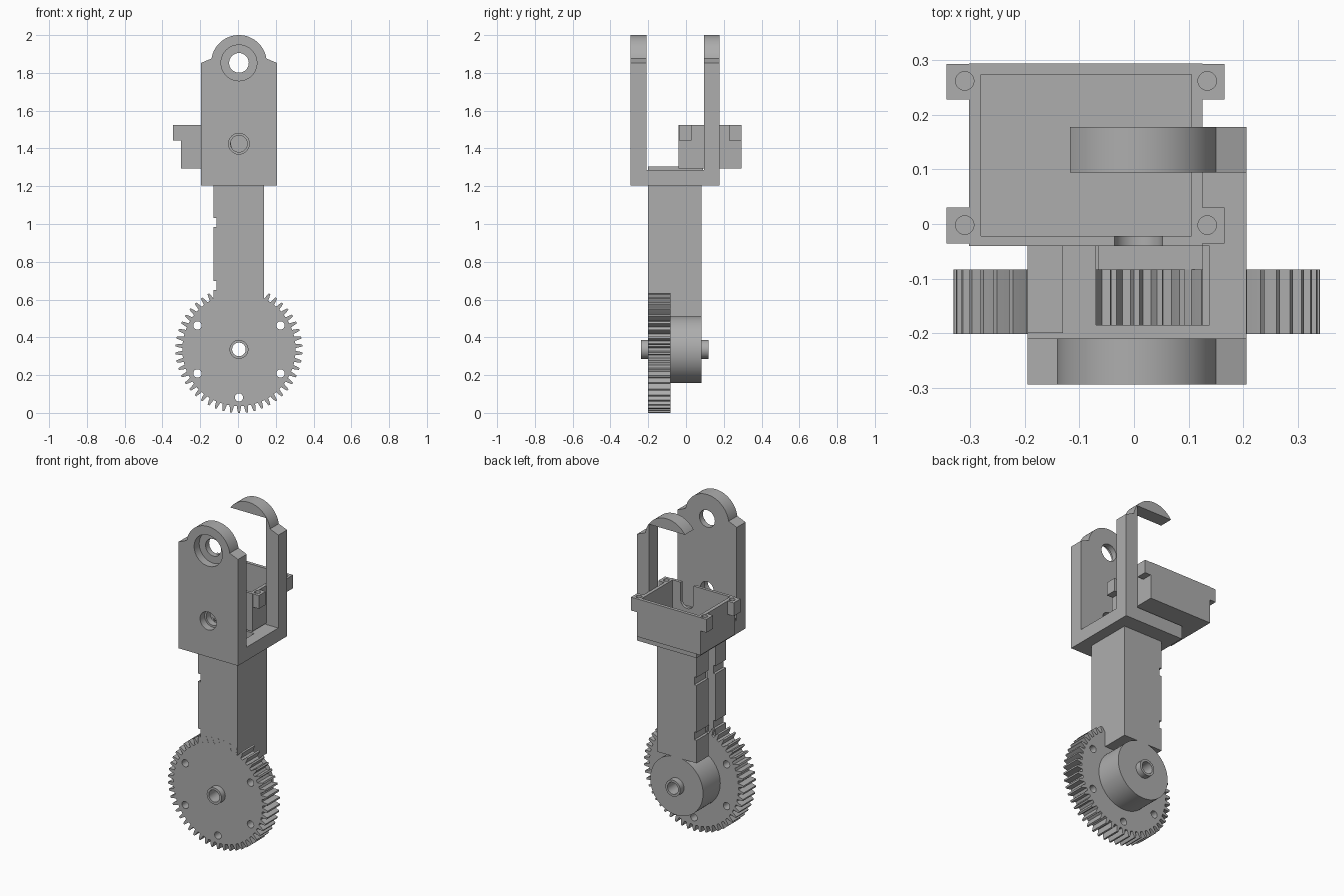
import bpy, bmesh, math

old = bpy.data.objects.get("Cube")
if old:
    bpy.data.objects.remove(old, do_unlink=True)

grey = bpy.data.materials.new("plain_grey")
grey.use_nodes = True
COLOUR = (0.42, 0.42, 0.42, 1)
grey.diffuse_color = COLOUR
grey.node_tree.nodes["Principled BSDF"].inputs["Base Color"].default_value = COLOUR

CX = 0.005        # centre line of the arm
AXLE_Z = 0.336    # gear axle height
PIVOT_Z = 1.853   # upper pivot height


def prism(name, points, y0, y1):
    """Extrude an x-z outline along y."""
    bm = bmesh.new()
    face = bm.faces.new([bm.verts.new((x, y0, z)) for x, z in points])
    res = bmesh.ops.extrude_face_region(bm, geom=[face])
    verts = [g for g in res["geom"] if isinstance(g, bmesh.types.BMVert)]
    bmesh.ops.translate(bm, verts=verts, vec=(0, y1 - y0, 0))
    bmesh.ops.recalc_face_normals(bm, faces=bm.faces)
    mesh = bpy.data.meshes.new(name)
    bm.to_mesh(mesh)
    bm.free()
    mesh.materials.append(grey)
    obj = bpy.data.objects.new(name, mesh)
    bpy.context.collection.objects.link(obj)
    return obj


def box(name, x0, x1, y0, y1, z0, z1):
    return prism(name, [(x0, z0), (x1, z0), (x1, z1), (x0, z1)], y0, y1)


def arc(cx, cz, r, a0, a1, n):
    step = math.radians(a1 - a0) / n
    return [(cx + r * math.cos(math.radians(a0) + i * step),
             cz + r * math.sin(math.radians(a0) + i * step)) for i in range(n + 1)]


def disc(name, cx, cz, r, y0, y1, n=48):
    return prism(name, arc(cx, cz, r, 0, 360, n)[:-1], y0, y1)


def combine(obj, other, operation="DIFFERENCE"):
    """Apply a boolean and remove the helper."""
    mod = obj.modifiers.new("bool", "BOOLEAN")
    mod.object, mod.operation, mod.solver = other, operation, "EXACT"
    graph = bpy.context.evaluated_depsgraph_get()
    mesh = bpy.data.meshes.new_from_object(obj.evaluated_get(graph))
    obj.modifiers.clear()
    obj.data = mesh
    bpy.data.objects.remove(other, do_unlink=True)


# Spur gear with five through holes
TEETH = 50
outline = []
for i in range(TEETH):
    for frac, r in ((-0.3, 0.3), (-0.22, 0.318), (-0.12, 0.336),
                    (0.12, 0.336), (0.22, 0.318), (0.3, 0.3)):
        a = 2 * math.pi * (i + frac) / TEETH - math.pi / 2
        outline.append((CX + r * math.cos(a), AXLE_Z + r * math.sin(a)))
gear = prism("gear", outline, -0.201, -0.083)
for angle in (30, 150, 210, 270, 330):
    a = math.radians(angle)
    combine(gear, disc("cut", CX + 0.254 * math.cos(a), AXLE_Z + 0.254 * math.sin(a),
                       0.022, -0.3, 0, 24))

# Drum behind the gear and the hollow axle
drum = disc("drum", CX, AXLE_Z, 0.178, -0.084, 0.083, 64)
axle = disc("axle", CX, AXLE_Z, 0.05, -0.237, 0.12, 32)
for part in (gear, drum, axle):
    combine(part, disc("cut", CX, AXLE_Z, 0.036, -0.4, 0.3, 32))

# Arm with wire slot, hollow core and side notches
arm = box("arm", -0.13, 0.138, -0.2, 0.083, 0.51, 1.21)
combine(arm, box("cut", -0.2, -0.065, -0.1, -0.03, 0.4, 1.3))
combine(arm, box("cut", -0.07, 0.125, -0.185, -0.04, 0.62, 1.3))
for z in (0.65, 0.985):
    combine(arm, box("cut", -0.2, -0.114, -0.3, 0.2, z, z + 0.048))

# Fork base
base = box("fork_base", -0.195, 0.206, -0.215, 0.178, 1.205, 1.287)
combine(base, box("cut", -0.07, 0.138, -0.185, -0.04, 1.1, 1.4))
box("base_lip", -0.195, -0.13, -0.2, 0.09, 1.28, 1.305)


def fork_plate(name, y0, y1):
    dome = arc(CX, PIVOT_Z, 0.147, 9, 171, 40)
    return prism(name, [(-0.195, 1.205), (0.206, 1.205), (0.206, 1.853)]
                 + dome + [(-0.195, 1.853)], y0, y1)


# Front plate: stepped pivot hole above, chamfered screw hole below
front = fork_plate("front_fork_plate", -0.294, -0.21)
for z, r, y1 in ((PIVOT_Z, 0.052, 0), (PIVOT_Z, 0.095, -0.245),
                 (1.425, 0.044, 0), (1.425, 0.055, -0.25)):
    combine(front, disc("cut", CX, z, r, -0.4, y1))

# Back plate: post with a hooked top
back = fork_plate("back_fork_plate", 0.094, 0.178)
combine(back, box("cut", -0.5, 0.124, 0, 0.3, 1.287, 1.935))

# Open motor tray with corner lugs
tray = box("motor_tray", -0.302, 0.125, -0.04, 0.294, 1.295, 1.525)
for x0, x1 in ((-0.343, -0.29), (0.115, 0.166)):
    for y0, y1 in ((-0.036, 0.03), (0.228, 0.293)):
        combine(tray, box("lug", x0, x1, y0, y1, 1.443, 1.524), "UNION")
combine(tray, box("cut", -0.28, 0.105, -0.022, 0.274, 1.315, 1.6))
# Rounded shaft slot in the tray's front wall
slot = arc(CX + 0.003, 1.42, 0.044, 180, 360, 20) + [(CX + 0.047, 1.6), (CX - 0.041, 1.6)]
combine(tray, prism("cut", slot, -0.1, 0))
# Screw holes in the lugs
for x in (-0.31, 0.134):
    for y in (-0.002, 0.262):
        hole = disc("cut", 0, 0, 0.017, -0.03, 0.03, 20)
        hole.rotation_euler.x = math.pi / 2
        hole.location = (x, y, 1.515)
        bpy.context.view_layer.update()
        combine(tray, hole)

# Smooth round surfaces, keep edges sharp
for obj in (gear, drum, axle, arm, base, front, back, tray):
    bpy.ops.object.select_all(action="DESELECT")
    obj.select_set(True)
    bpy.context.view_layer.objects.active = obj
    bpy.ops.object.shade_smooth_by_angle(angle=math.radians(20))
